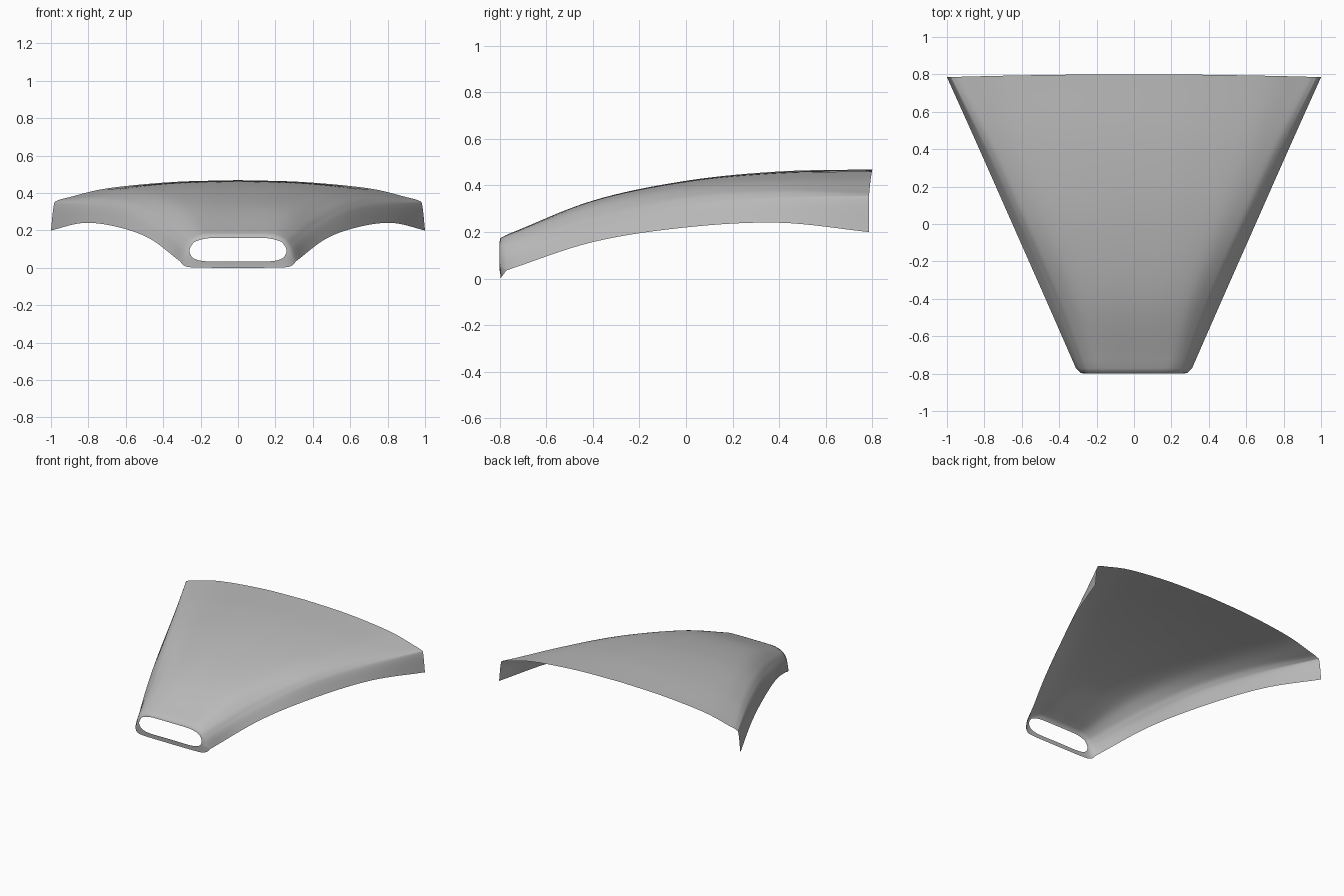
import bpy, bmesh
from mathutils import Vector

cube = bpy.data.objects.get("Cube")
if cube:
    bpy.data.objects.remove(cube, do_unlink=True)

STEPS = 5


def smooth_path(pts, n=STEPS):
    """Catmull-Rom curve through the given points."""
    pts = [Vector(p) for p in pts]
    ext = [2 * pts[0] - pts[1]] + pts + [2 * pts[-1] - pts[-2]]
    out = []
    for a, b, c, d in zip(ext, ext[1:], ext[2:], ext[3:]):
        for k in range(n):
            t = k / n
            out.append(0.5 * (2 * b + (c - a) * t + (2 * a - 5 * b + 4 * c - d) * t ** 2
                              + (3 * b - a - 3 * c + d) * t ** 3))
    return out + [pts[-1]]


def station(y, profile, sweep=0.0):
    """Half cross-section at y, from the crest out to the skirt edge."""
    return smooth_path([(x, y - sweep * x * x, z) for x, z in profile])


# Half cross-sections from the nose back to the rear edge
stations = [
    station(-0.772, [(0, .187), (.12, .187), (.2, .182), (.255, .157), (.282, .125), (.298, .09), (.31, .035)]),
    station(-0.4, [(0, .335), (.17, .332), (.3, .314), (.385, .27), (.42, .237), (.442, .21), (.473, .157)]),
    station(0.0, [(0, .42), (.22, .415), (.43, .395), (.55, .357), (.595, .325), (.618, .292), (.65, .22)]),
    station(0.4, [(0, .46), (.29, .452), (.57, .424), (.72, .386), (.775, .358), (.8, .325), (.827, .24)]),
    station(0.8, [(0, .469), (.35, .459), (.7, .425), (.9, .378), (.965, .36), (.985, .335), (1, .2)], 0.015),
]
columns = [smooth_path(col, 8) for col in zip(*stations)]
rows = [list(r) for r in zip(*columns)]

# Nose ring: front section closed underneath, rolled in to the oval opening
under = [rows[0][-1], (.287, -.788, .012), (.23, -.796, .002), (0, -.796, 0)]
outer = rows[0] + smooth_path(under)[1:]
opening = smooth_path([(0, -.8, .16), (.1, -.8, .16), (.17, -.8, .157), (.225, -.8, .142), (.245, -.8, .125),
                       (.258, -.8, .1), (.256, -.8, .075), (.235, -.8, .05), (.17, -.8, .035), (0, -.8, .035)])
middle = []
for a, b in zip(outer, opening):
    m = a.lerp(b, 0.5)
    m.y = -0.797
    middle.append(m)

bm = bmesh.new()


def skin(loops):
    """Quads between successive point rows."""
    grid = [[bm.verts.new(p) for p in loop] for loop in loops]
    for r, s in zip(grid, grid[1:]):
        for i in range(len(r) - 1):
            bm.faces.new((r[i], r[i + 1], s[i + 1], s[i]))


skin(rows)
skin([opening, middle, outer])
bmesh.ops.remove_doubles(bm, verts=bm.verts, dist=1e-4)

# Mirror across the centre line
twin = bmesh.ops.duplicate(bm, geom=bm.verts[:] + bm.edges[:] + bm.faces[:])["geom"]
for v in [g for g in twin if isinstance(g, bmesh.types.BMVert)]:
    v.co.x = -v.co.x
bmesh.ops.reverse_faces(bm, faces=[g for g in twin if isinstance(g, bmesh.types.BMFace)])
bmesh.ops.remove_doubles(bm, verts=bm.verts, dist=1e-4)
bmesh.ops.recalc_face_normals(bm, faces=bm.faces)
bm.faces.ensure_lookup_table()
if max(bm.faces, key=lambda f: f.calc_center_median().z).normal.z < 0:
    bmesh.ops.reverse_faces(bm, faces=bm.faces)

mesh = bpy.data.meshes.new("hood_shell")
bm.to_mesh(mesh)
bm.free()
hood = bpy.data.objects.new("hood_shell", mesh)
bpy.context.collection.objects.link(hood)

# Plain grey paint
grey = bpy.data.materials.new("plain_grey")
grey.use_nodes = True
colour = (0.5, 0.5, 0.5, 1)
grey.diffuse_color = colour
grey.node_tree.nodes["Principled BSDF"].inputs["Base Color"].default_value = colour
mesh.materials.append(grey)

bpy.context.view_layer.objects.active = hood
hood.select_set(True)
bpy.ops.object.shade_smooth_by_angle(angle=0.9)
